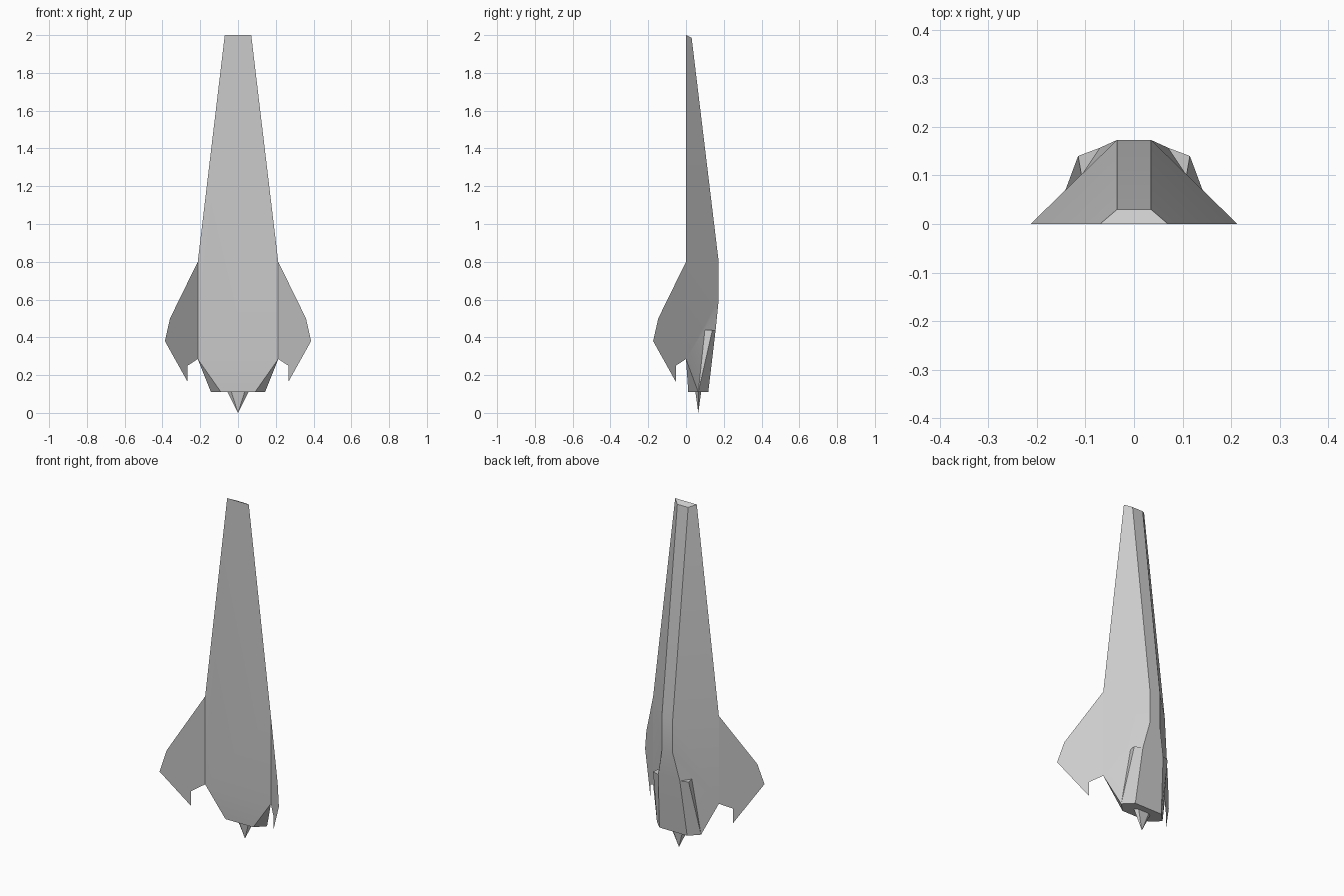
import bpy
import bmesh
import math

default = bpy.data.objects.get("Cube")
if default:
    bpy.data.objects.remove(default, do_unlink=True)

# Single hull paint
grey = bpy.data.materials.new("hull_grey")
grey.use_nodes = True
colour = (0.6, 0.6, 0.6, 1)
grey.diffuse_color = colour
grey.node_tree.nodes["Principled BSDF"].inputs["Base Color"].default_value = colour


def finish(name, bm, smooth=False):
    mesh = bpy.data.meshes.new(name)
    bmesh.ops.recalc_face_normals(bm, faces=bm.faces)
    bm.to_mesh(mesh)
    bm.free()
    mesh.materials.append(grey)
    obj = bpy.data.objects.new(name, mesh)
    bpy.context.collection.objects.link(obj)
    if smooth:
        bpy.ops.object.select_all(action="DESELECT")
        obj.select_set(True)
        bpy.context.view_layer.objects.active = obj
        bpy.ops.object.shade_smooth_by_angle(angle=math.radians(25))
    return obj


def symmetric_shell(name, points, across, sides):
    """Build both halves from left-hand points; 'across' faces span the middle."""
    bm = bmesh.new()
    left = {k: bm.verts.new(p) for k, p in points.items()}
    right = {k: bm.verts.new((-p[0], p[1], p[2])) for k, p in points.items()}
    for loop in across:
        names = loop.split()
        bm.faces.new([left[n] for n in names] + [right[n] for n in reversed(names)])
    for loop in sides:
        names = loop.split()
        bm.faces.new([left[n] for n in names])
        bm.faces.new([right[n] for n in reversed(names)])
    return finish(name, bm, smooth=True)


# Hull: flat belly, ridged back, rear engine housing
hull_points = {
    "nose_front": (0.07, 0, 2.0),
    "nose_back": (0.035, 0.03, 1.985),
    "shoulder": (0.213, 0, 0.8),
    "spine_mid": (0.035, 0.173, 0.8),
    "spine_low": (0.035, 0.173, 0.6),
    "hip": (0.213, 0, 0.285),
    "pod_in": (0.07, 0.157, 0.44),
    "pod_out": (0.115, 0.14, 0.44),
    "pod_root": (0.108, 0.10, 0.44),
    "tail_front": (0.09, 0.012, 0.11),
    "tail_side": (0.143, 0.065, 0.11),
    "tail_back": (0.09, 0.118, 0.11),
}
symmetric_shell(
    "hull", hull_points,
    across=[
        "nose_front nose_back",
        "nose_front shoulder hip".replace("shoulder ", "shoulder "),
        "hip tail_front",
        "nose_back spine_mid",
        "spine_mid spine_low",
        "spine_low pod_in",
        "pod_in tail_back",
        "tail_front tail_side tail_back",
    ],
    sides=[
        "nose_front nose_back spine_mid shoulder",
        "shoulder spine_mid spine_low hip",
        "spine_low pod_in pod_root hip",
        "hip pod_root tail_side",
        "pod_in pod_out pod_root",
        "pod_out tail_side pod_root",
        "pod_in tail_back tail_side pod_out",
        "hip tail_side tail_front",
    ],
)

# Fins: thin sheets continuing the slope of the hull sides
fin_outline = [(0.213, 0.8), (0.36, 0.5), (0.387, 0.38),
               (0.267, 0.165), (0.267, 0.25), (0.213, 0.285)]
bm = bmesh.new()
bm.faces.new([bm.verts.new((x, 0.213 - x, z)) for x, z in fin_outline])
fins = finish("side_fins", bm)
fins.modifiers.new("mirror", "MIRROR")

# Tail spike: flattened six-sided point
bm = bmesh.new()
tip = bm.verts.new((0, 0.065, 0))
base_shape = [(0.055, 0), (0.035, 0.015), (-0.035, 0.015),
              (-0.055, 0), (-0.035, -0.015), (0.035, -0.015)]
base = [bm.verts.new((x, 0.065 + y, 0.11)) for x, y in base_shape]
for i, v in enumerate(base):
    bm.faces.new((v, base[(i + 1) % len(base)], tip))
bm.faces.new(base)
finish("tail_spike", bm)
